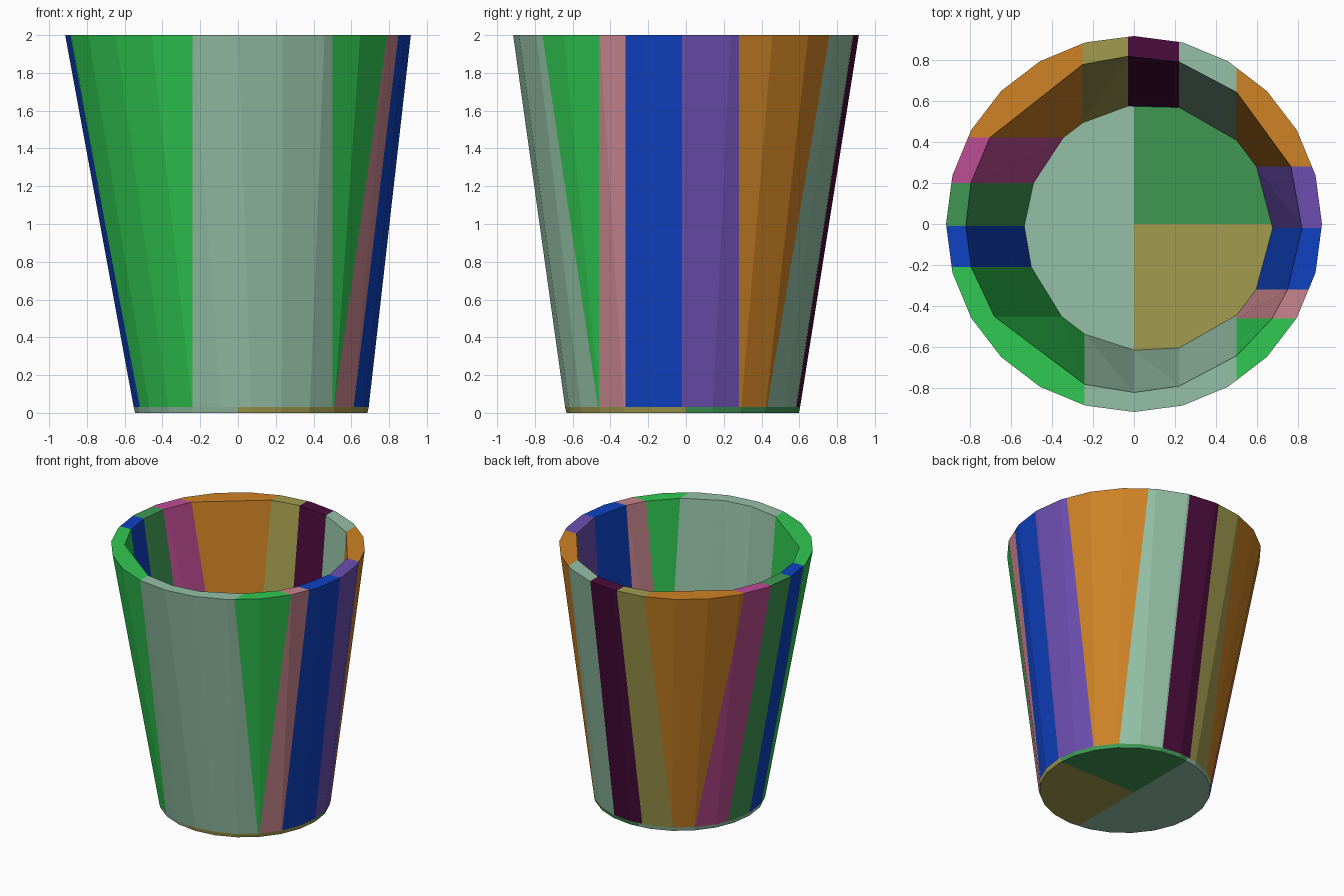
import bpy, bmesh, math

if "Cube" in bpy.data.objects:
    bpy.data.objects.remove(bpy.data.objects["Cube"], do_unlink=True)

SIDES = 24
FLOOR_Z, TOP_Z = 0.03, 2.0
BASE_CENTRE = (0.07, -0.018)          # the base is offset from the rim
BASE_OUT, BASE_IN = 0.622, 0.605
RIM_OUT, RIM_IN = 0.915, 0.82
FAR = 5.0


def linear(c):
    c /= 255
    return c / 12.92 if c <= 0.04045 else ((c + 0.055) / 1.055) ** 2.4


def material(name, rgb):
    m = bpy.data.materials.new(name)
    col = [linear(c) for c in rgb] + [1.0]
    m.diffuse_color = col
    m.use_nodes = True
    bsdf = next(n for n in m.node_tree.nodes if n.type == 'BSDF_PRINCIPLED')
    bsdf.inputs["Base Color"].default_value = col
    return m


MATS = {n: material(n, c) for n, c in {
    "sage": (148, 192, 166), "bright green": (48, 200, 82),
    "blue": (15, 66, 194), "dark green": (64, 152, 84),
    "magenta": (190, 77, 149), "orange": (205, 130, 37),
    "olive": (162, 156, 78), "plum": (75, 12, 60),
    "purple": (109, 79, 176), "pink": (200, 133, 142)}.items()}


def ring(bm, centre, r, z):
    return [bm.verts.new((centre[0] + r * math.cos(2 * math.pi * i / SIDES),
                          centre[1] + r * math.sin(2 * math.pi * i / SIDES), z))
            for i in range(SIDES)]


def bridge(bm, a, b):
    for i in range(SIDES):
        j = (i + 1) % SIDES
        bm.faces.new((a[i], a[j], b[j], b[i]))


def wall(bm):
    rings = [ring(bm, BASE_CENTRE, BASE_OUT, FLOOR_Z), ring(bm, (0, 0), RIM_OUT, TOP_Z),
             ring(bm, (0, 0), RIM_IN, TOP_Z), ring(bm, BASE_CENTRE, BASE_IN, FLOOR_Z)]
    for k in range(4):
        bridge(bm, rings[k], rings[(k + 1) % 4])


def disc(bm):
    low = ring(bm, BASE_CENTRE, BASE_OUT - 0.007, 0)
    high = ring(bm, BASE_CENTRE, BASE_OUT, FLOOR_Z)
    bridge(bm, low, high)
    bm.faces.new(low[::-1])
    bm.faces.new(high)


def piece(name, colour, shape, x0, x1, y0, y1):
    """Cut a shape to an upright box and wrap what is left in a convex hull."""
    bm = bmesh.new()
    shape(bm)
    for co, no in (((x0, 0, 0), (-1, 0, 0)), ((x1, 0, 0), (1, 0, 0)),
                   ((0, y0, 0), (0, -1, 0)), ((0, y1, 0), (0, 1, 0))):
        bmesh.ops.bisect_plane(bm, geom=bm.verts[:] + bm.edges[:] + bm.faces[:],
                               plane_co=co, plane_no=no, clear_outer=True)
    points = [v.co.copy() for v in bm.verts]
    bm.free()

    bm = bmesh.new()
    for p in points:
        bm.verts.new(p)
    bmesh.ops.remove_doubles(bm, verts=bm.verts[:], dist=0.0005)
    bmesh.ops.convex_hull(bm, input=bm.verts[:])
    bmesh.ops.delete(bm, geom=[v for v in bm.verts if not v.link_faces], context='VERTS')
    bmesh.ops.dissolve_limit(bm, angle_limit=math.radians(0.5),
                             verts=bm.verts[:], edges=bm.edges[:])
    bmesh.ops.recalc_face_normals(bm, faces=bm.faces[:])
    me = bpy.data.meshes.new(name)
    bm.to_mesh(me)
    bm.free()
    me.materials.append(MATS[colour])
    bpy.context.collection.objects.link(bpy.data.objects.new(name, me))


# Floor in three sectors
piece("floor_right", "sage", disc, -FAR, 0, -FAR, FAR)
piece("floor_back_left", "dark green", disc, 0, FAR, 0, FAR)
piece("floor_front_left", "olive", disc, 0, FAR, -FAR, 0)

# Front and back staves, cut across x
piece("front_stave_1", "sage", wall, -0.24, 0, -FAR, 0)
piece("front_stave_2", "sage", wall, 0, 0.22, -FAR, 0)
piece("front_stave_3", "sage", wall, 0.22, 0.5, -FAR, 0)
piece("back_stave_1", "olive", wall, -0.25, -0.03, 0, FAR)
piece("back_stave_2", "plum", wall, -0.03, 0.22, 0, FAR)
piece("back_stave_3", "sage", wall, 0.22, 0.5, 0, FAR)

# Side staves, cut across y
for i, (colour, y0, y1) in enumerate((
        ("bright green", -FAR, -0.45), ("bright green", -0.45, -0.21),
        ("blue", -0.21, -0.01), ("dark green", -0.01, 0.2),
        ("magenta", 0.2, 0.42), ("orange", 0.42, FAR))):
    piece(f"right_stave_{i + 1}", colour, wall, -FAR, -0.24 if y0 < 0 else -0.25, y0, y1)
for i, (colour, y0, y1) in enumerate((
        ("bright green", -FAR, -0.46), ("pink", -0.46, -0.32),
        ("blue", -0.32, -0.02), ("purple", -0.02, 0.28), ("orange", 0.28, FAR))):
    piece(f"left_stave_{i + 1}", colour, wall, 0.5, FAR, y0, y1)
